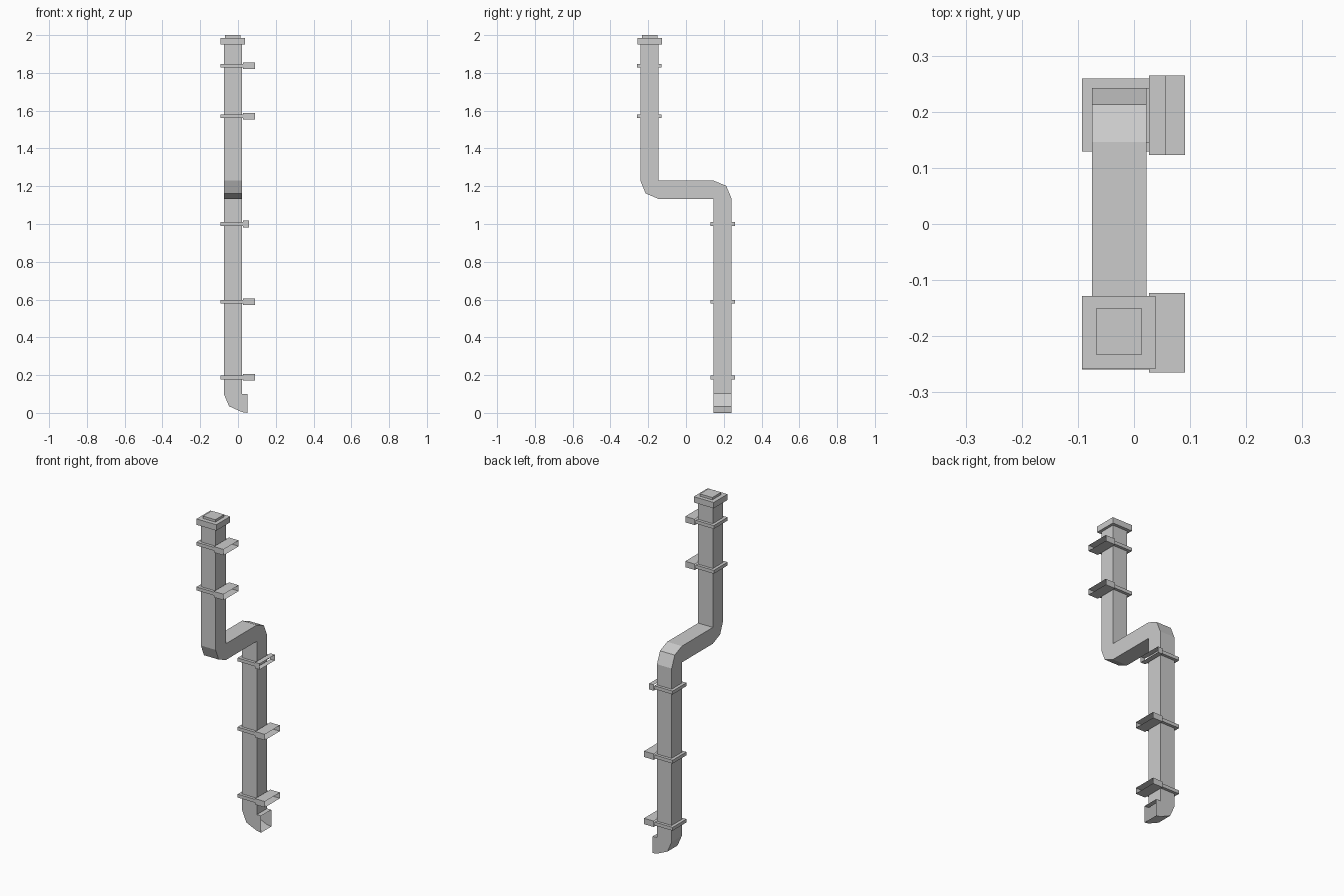
import bpy
import bmesh

if "Cube" in bpy.data.objects:
    bpy.data.objects.remove(bpy.data.objects["Cube"])


def prism(name, pts, axis, lo, hi, open_sides=(), caps=True):
    """Extrude a 2D outline along an axis; chosen side walls or the caps may stay open."""
    def place(p, d):
        v = list(p)
        v.insert(axis, d)
        return v
    bm = bmesh.new()
    a = [bm.verts.new(place(p, lo)) for p in pts]
    b = [bm.verts.new(place(p, hi)) for p in pts]
    n = len(pts)
    for i in range(n):
        if i not in open_sides:
            j = (i + 1) % n
            bm.faces.new((a[i], a[j], b[j], b[i]))
    if caps:
        bm.faces.new(a)
        bm.faces.new(b)
    bmesh.ops.recalc_face_normals(bm, faces=bm.faces)
    mesh = bpy.data.meshes.new(name)
    bm.to_mesh(mesh)
    bm.free()
    obj = bpy.data.objects.new(name, mesh)
    bpy.context.collection.objects.link(obj)
    return obj


def rect(x0, x1, y0, y1):
    return [(x0, y0), (x1, y0), (x1, y1), (x0, y1)]


X0, X1 = -0.075, 0.022      # pipe width in x
YU, YL = -0.194, 0.194      # centre lines of upper and lower runs
H = 0.048                   # half the pipe depth

# Offset pipe: side outline (y, z) swept across x, open at the bottom seam
prism("downpipe", [
    (YU - H, 1.97), (YU - H, 1.23), (-0.214, 1.162), (YU + H, 1.133),
    (YL - H, 1.133), (YL - H, 0.1), (YL + H, 0.1), (YL + H, 1.133),
    (0.213, 1.202), (YL - H, 1.23), (YU + H, 1.23), (YU + H, 1.97),
], 0, X0, X1, open_sides=(5,))

# Outlet elbow: front outline (x, z) swept across y, open at seam and mouth
prism("outlet_elbow", [
    (X0, 0.1), (-0.047, 0.035), (X1, 0.004), (0.05, 0.0),
    (0.05, 0.1), (X1, 0.1),
], 1, YL - H, YL + H, open_sides=(3, 5))

# Top collar and inlet stub
prism("top_collar", rect(-0.093, 0.038, -0.258, -0.128), 2, 1.951, 1.986)
prism("inlet_stub", rect(-0.068, 0.014, -0.233, -0.151), 2, 1.98, 2.0)

# Wall brackets: U-shaped clip round the pipe plus open sleeve to the wall
for i, (y, z, reach) in enumerate([
        (YU, 1.838, 0.091), (YU, 1.571, 0.091),
        (YL, 1.0, 0.057), (YL, 0.588, 0.091), (YL, 0.188, 0.091)], 1):
    o, w = 0.065, 0.0475
    prism(f"bracket_clip_{i}", [
        (0.027, y - o), (-0.093, y - o), (-0.093, y + o), (0.027, y + o),
        (0.027, y + w), (X0 + 0.001, y + w), (X0 + 0.001, y - w), (0.027, y - w),
    ], 2, z - 0.01, z + 0.01)
    prism(f"bracket_sleeve_{i}", rect(y - 0.071, y + 0.071, z - 0.0175, z + 0.0175),
          0, 0.027, reach, caps=False)
